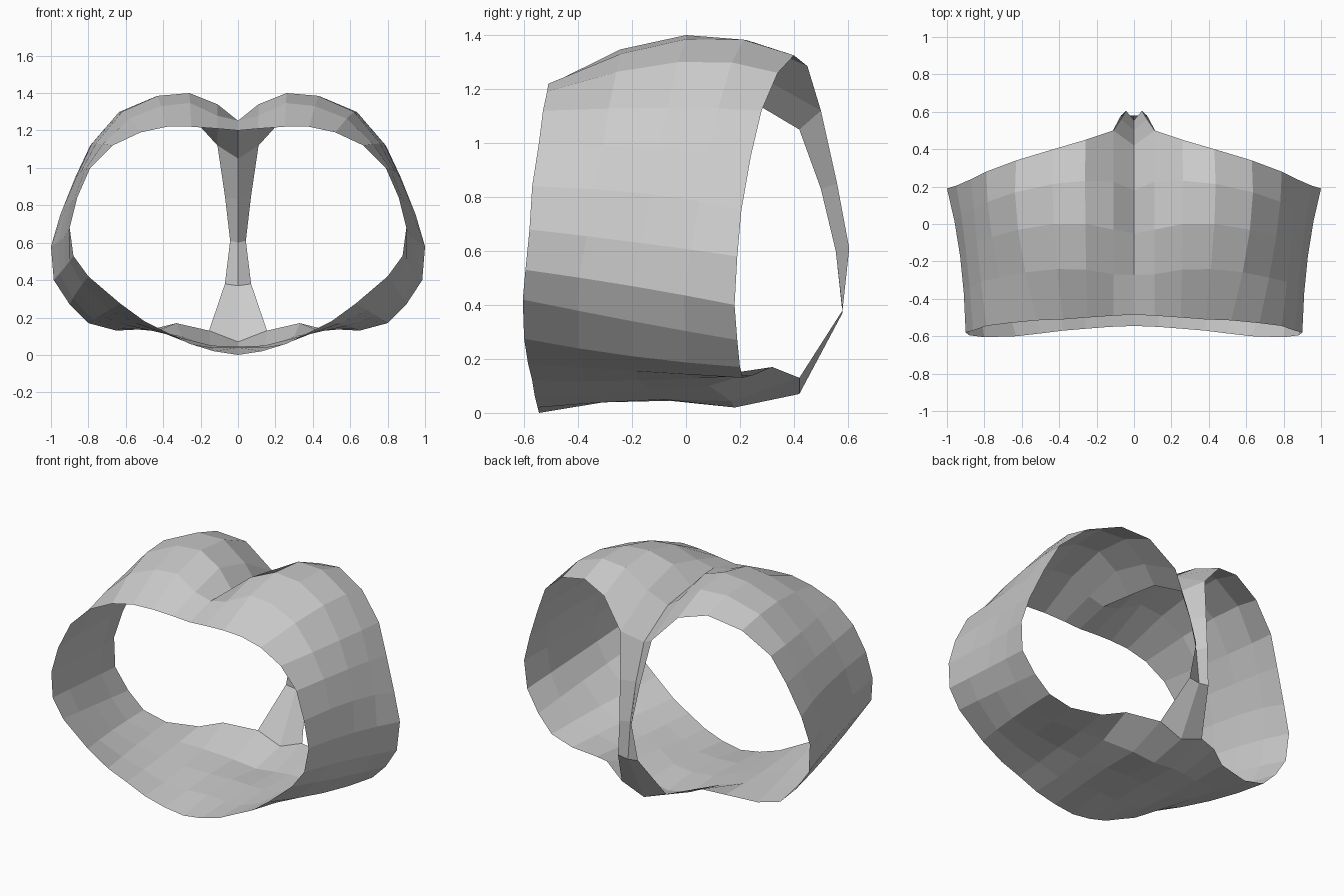
import bpy

# Half cross-sections, from top centre round the right side to bottom centre
front = [(0, -.485, 1.2), (.11, -.49, 1.21), (.25, -.50, 1.22), (.38, -.51, 1.22),
         (.52, -.515, 1.19), (.67, -.53, 1.12), (.79, -.545, 1.0), (.86, -.57, .84),
         (.90, -.58, .68), (.88, -.595, .53), (.80, -.605, .42), (.63, -.60, .275),
         (.50, -.585, .18), (.38, -.57, .12), (.26, -.56, .06), (.13, -.55, .02),
         (0, -.545, 0)]
middle = [(0, -.05, 1.225), (.11, -.03, 1.34), (.26, 0, 1.4), (.43, 0, 1.385),
          (.62, -.03, 1.3), (.76, -.07, 1.13), (.84, -.10, .98), (.90, -.13, .81),
          (.93, -.17, .63), (.925, -.20, .47), (.86, -.20, .34), (.74, -.20, .21),
          (.58, -.19, .155), (.42, -.17, .12), (.28, -.14, .085), (.14, -.08, .05),
          (0, -.06, .045)]
back = [(0, .42, 1.05), (.11, .50, 1.12), (.26, .45, 1.285), (.43, .40, 1.325),
        (.63, .34, 1.26), (.79, .28, 1.12), (.87, .24, .95), (.95, .205, .75),
        (1, .19, .58), (.985, .18, .40), (.90, .19, .27), (.80, .20, .17),
        (.65, .21, .13), (.45, .25, .14), (.33, .32, .17), (.155, .42, .13),
        (0, .42, .07)]


def blend(t, lifts={}):
    """Row on the smooth curve through the three sections, with height tweaks."""
    a, b, c = (1 - t) * (1 - 2 * t), 4 * t * (1 - t), t * (2 * t - 1)
    row = [[a * p + b * q + c * r for p, q, r in zip(f, m, k)]
           for f, m, k in zip(front, middle, back)]
    for j, dz in lifts.items():
        row[j][2] += dz
    return row


def mirrored_sheet(name, rows):
    """Flat-shaded grid of quads, mirrored across x = 0."""
    n = len(rows[0])
    verts = [p for row in rows for p in row]
    faces = [(i * n + j, i * n + j + 1, (i + 1) * n + j + 1, (i + 1) * n + j)
             for i in range(len(rows) - 1) for j in range(n - 1)]
    mesh = bpy.data.meshes.new(name)
    mesh.from_pydata(verts, [], faces)
    obj = bpy.data.objects.new(name, mesh)
    bpy.context.collection.objects.link(obj)
    mirror = obj.modifiers.new("mirror", 'MIRROR')
    mirror.use_clip = True
    return obj


# Wide band wrapping around; the top crease fades out towards the front
mirrored_sheet("body_band", [
    blend(0),
    blend(.25, {0: .015, 1: -.04, 15: .01, 16: .015}),
    blend(.5),
    blend(.75, {0: .03, 14: -.02, 15: -.04, 16: -.04}),
    blend(1)])

# V-folded back strap joining the crease to the bottom of the band
strap = [(back[0], back[1]),
         ((0, .50, .83), (.07, .56, .85)),
         ((0, .555, .60), (.042, .605, .61)),
         ((0, .58, .37), (.07, .58, .38)),
         (back[16], back[15])]
mirrored_sheet("back_strap", strap)
